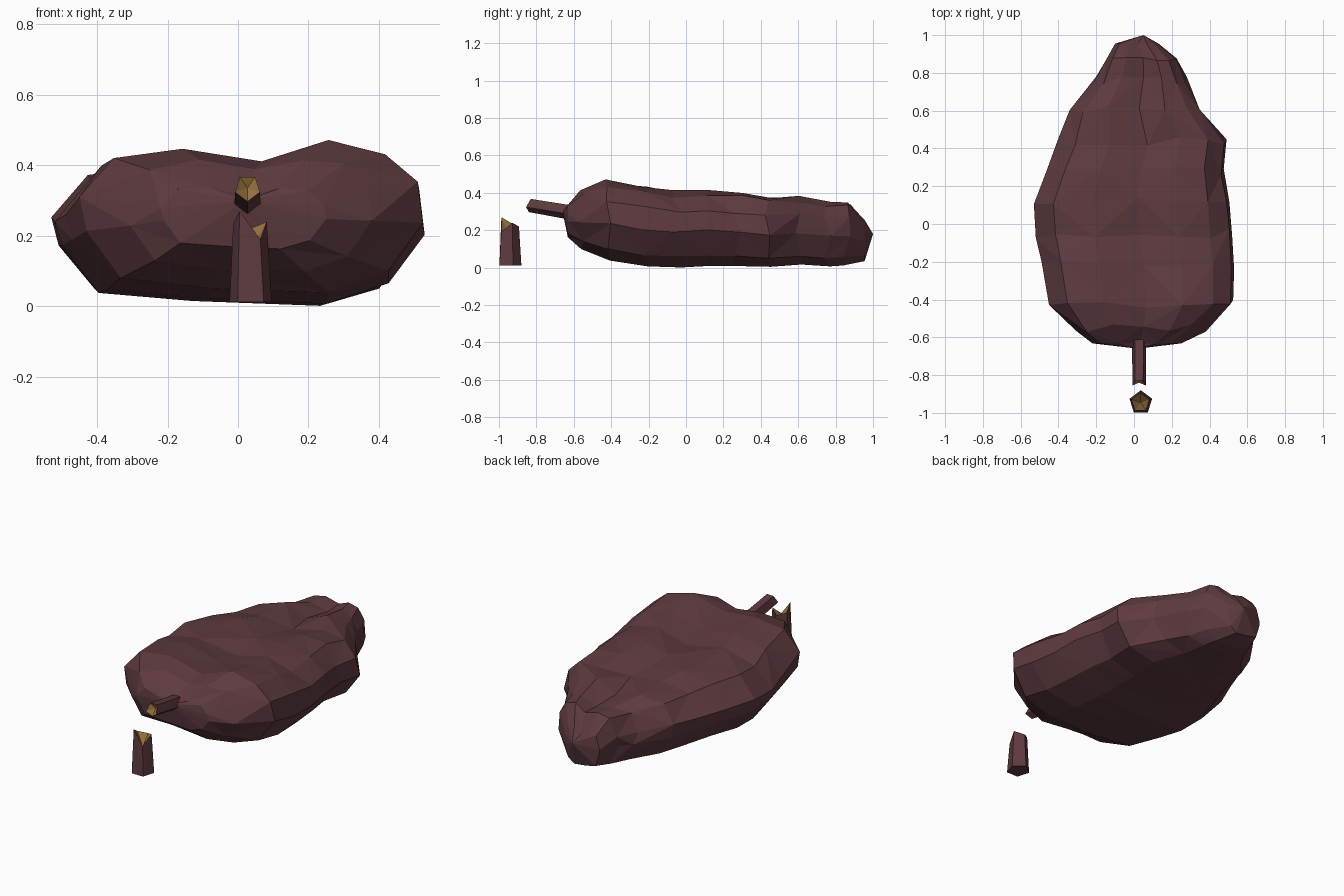
import bpy, bmesh, math, random

if "Cube" in bpy.data.objects:
    bpy.data.objects.remove(bpy.data.objects["Cube"])

random.seed(4)

def material(name, rgb):
    m = bpy.data.materials.new(name)
    m.diffuse_color = (*rgb, 1)
    m.use_nodes = True
    m.node_tree.nodes["Principled BSDF"].inputs["Base Color"].default_value = m.diffuse_color
    return m

MAUVE = material("dark_mauve", (0.112, 0.043, 0.05))
WOOD = material("raw_wood", (0.34, 0.18, 0.055))

def finish(name, bm):
    bmesh.ops.recalc_face_normals(bm, faces=bm.faces)
    me = bpy.data.meshes.new(name)
    bm.to_mesh(me)
    bm.free()
    me.materials.append(MAUVE)
    me.materials.append(WOOD)
    ob = bpy.data.objects.new(name, me)
    bpy.context.collection.objects.link(ob)

def bridge(bm, a, b, flip=False):
    n = len(a)
    for i in range(n):
        j = (i + 1) % n
        if flip != bool(i % 2):
            bm.faces.new((a[i], a[j], b[j]))
            bm.faces.new((a[i], b[j], b[i]))
        else:
            bm.faces.new((a[i], a[j], b[i]))
            bm.faces.new((a[j], b[j], b[i]))

def fan(bm, ring, tip, mat=0):
    for i in range(len(ring)):
        f = bm.faces.new((ring[i], ring[(i + 1) % len(ring)], tip))
        f.material_index = mat

# Fallen crown: faceted cross-sections lofted along y
SECTION = [(1, .45), (.97, .74), (.78, .94), (.45, 1), (.06, .9), (-.4, .97), (-.8, .9),
           (-1, .62), (-.96, .4), (-.76, .09), (-.25, .03), (.45, 0), (.8, .13)]
# y, left x, right x, bottom z, top z
STATIONS = [(-.632, -.22, .25, .16, .35), (-.55, -.32, .38, .09, .425),
            (-.42, -.45, .525, .035, .472), (-.22, -.49, .53, .004, .445),
            (-.05, -.52, .52, .0, .415), (.12, -.53, .505, .0, .428),
            (.28, -.46, .475, .0, .41), (.44, -.40, .49, .0, .385),
            (.61, -.34, .355, .008, .385), (.76, -.21, .28, .002, .36),
            (.86, -.15, .225, .004, .36), (.955, -.1, .13, .035, .26)]
bm = bmesh.new()
rings = []
for k, (y, xl, xr, zb, zt) in enumerate(STATIONS):
    ring = []
    end = k in (0, len(STATIONS) - 1)
    for i, (u, v) in enumerate(SECTION):
        jy = 0 if end else random.uniform(-.025, .025)
        jz = random.uniform(-.018, .004) if v > .5 else random.uniform(0, .01)
        x = (xl + xr) / 2 + u * (xr - xl) / 2
        ring.append(bm.verts.new((x, y + jy, zb + v * (zt - zb) + jz)))
    rings.append(ring)
for k in range(len(rings) - 1):
    bridge(bm, rings[k], rings[k + 1], k % 2 == 1)
fan(bm, rings[0], bm.verts.new((.02, -.66, .3)))
fan(bm, rings[-1], bm.verts.new((.05, 1.0, .18)))
finish("fallen_crown", bm)

# Five-sided log with a splintered, hollowed wooden end
def broken_log(name, base, end, pit):
    bm = bmesh.new()
    a = [bm.verts.new(p) for p in base]
    b = [bm.verts.new(p) for p in end]
    bm.faces.new(a)
    bridge(bm, a, b)
    fan(bm, b, bm.verts.new(pit), 1)
    finish(name, bm)

# Standing stump
angles = [math.radians(90 + 72 * i) for i in range(5)]
heights = [.22, .235, .27, .19, .24]
base = [(.036 + .063 * math.cos(t), -.945 + .065 * math.sin(t), .012) for t in angles]
end = [(.034 + .05 * math.cos(t), -.945 + .052 * math.sin(t), h) for t, h in zip(angles, heights)]
broken_log("stump", base, end, (.035, -.945, .16))

# Snapped trunk end sticking out of the crown
angles = [math.radians(-90 + 72 * i) for i in range(5)]
offs = [0, -.015, .01, .01, -.015]
base = [(.027 + .04 * math.cos(t), -.55, .288 + .044 * math.sin(t)) for t in angles]
end = [(.027 + .037 * math.cos(t), -.84 + o, .336 + .039 * math.sin(t)) for t, o in zip(angles, offs)]
broken_log("trunk_end", base, end, (.027, -.815, .336))
